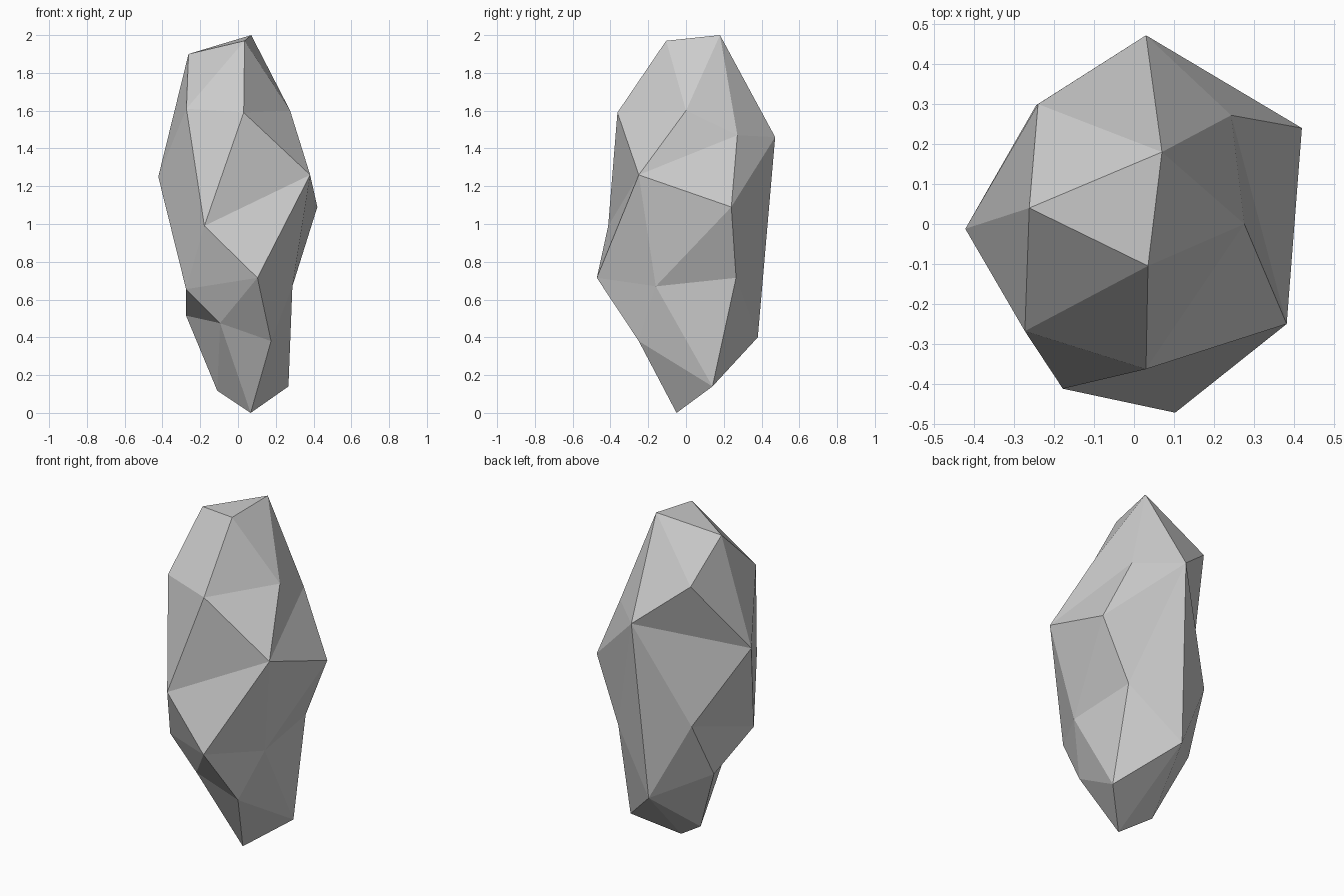
import bpy, bmesh

if "Cube" in bpy.data.objects:
    bpy.data.objects.remove(bpy.data.objects["Cube"])

# Corner points of the faceted rock, from the crown down to the foot
corners = dict(
    A=(.07, .18, 2.0), B=(.035, -.105, 1.97), C=(-.262, .04, 1.90),
    E=(-.24, .30, 1.685), G=(-.273, -.268, 1.61), N=(.276, 0, 1.6),
    I=(.03, -.363, 1.59), M=(.243, .272, 1.47), D=(.03, .472, 1.46),
    K=(.382, -.25, 1.26), F=(-.422, -.012, 1.25), L=(.42, .24, 1.09),
    H=(-.178, -.412, .99), Y=(-.245, .297, .853), J=(.103, -.472, .715),
    P=(.26, .265, .715), O=(.288, -.16, .67), V=(-.275, -.245, .655),
    W=(-.275, .13, .515), U=(-.095, -.255, .475), X=(-.02, .38, .40),
    T=(.175, -.25, .38), Q=(.267, .14, .14), S=(-.11, .02, .118),
    R=(.067, -.05, 0))

# Hub corner -> ring of neighbours; each fan becomes triangles
closed_fans = {'A': 'CEDMNB', 'K': 'NMLOJHI', 'F': 'CEDYVHG',
               'P': 'LDXQO', 'W': 'VYXSU', 'T': 'JURQO'}
open_fans = {'B': 'NIGC', 'V': 'HJU', 'R': 'USXQ',
             'G': 'IH', 'M': 'LD', 'D': 'XY'}

bm = bmesh.new()
v = {k: bm.verts.new(co) for k, co in corners.items()}


def fan(hub, ring):
    for a, b in zip(ring, ring[1:]):
        bm.faces.new((v[hub], v[a], v[b]))


for hub, ring in closed_fans.items():
    fan(hub, ring + ring[0])
for hub, ring in open_fans.items():
    fan(hub, ring)
bmesh.ops.recalc_face_normals(bm, faces=bm.faces)

# Flat-shaded rock
mesh = bpy.data.meshes.new("rock")
bm.to_mesh(mesh)
bm.free()
bpy.context.collection.objects.link(bpy.data.objects.new("rock", mesh))
